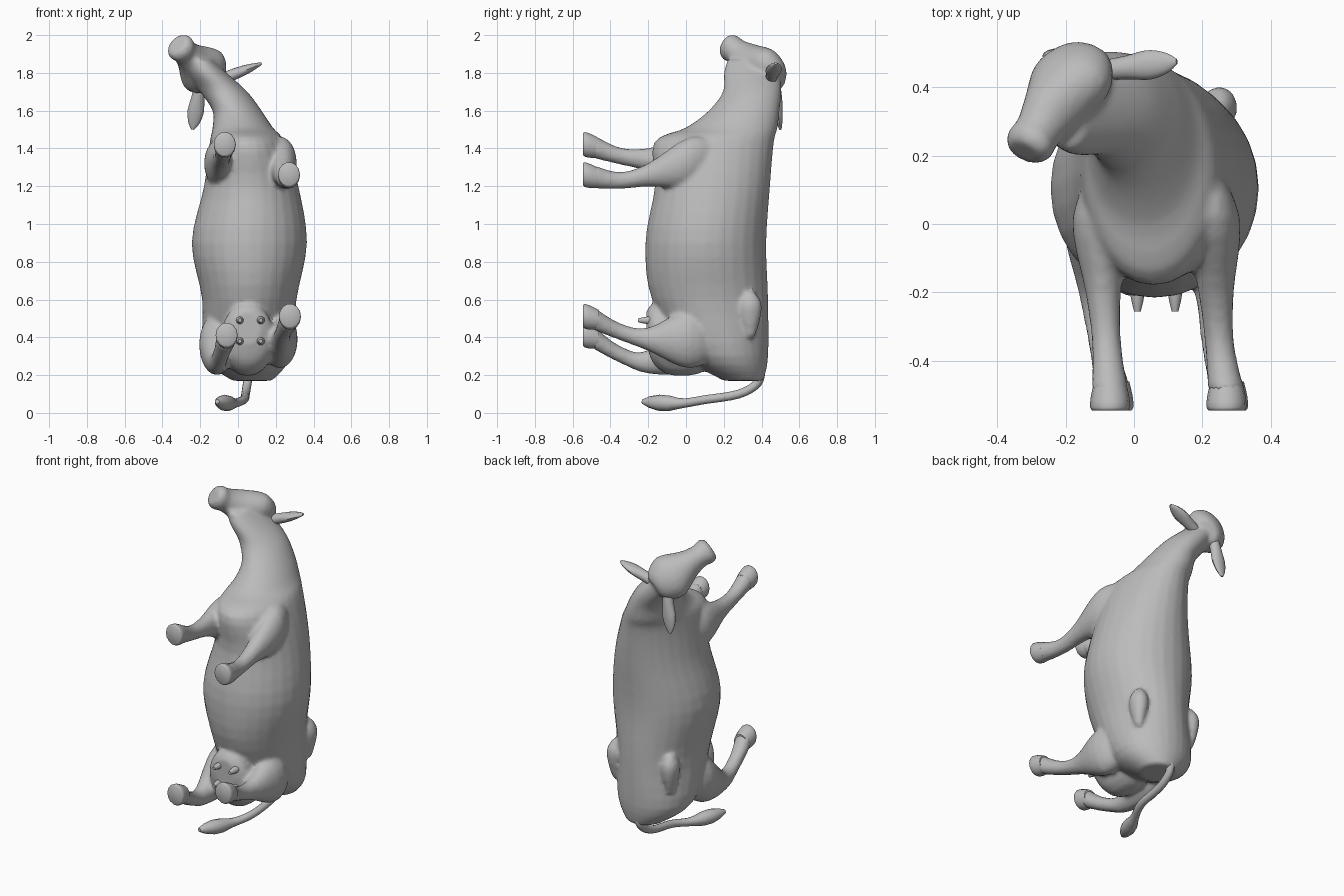
import bpy, bmesh, math
from mathutils import Vector

cube = bpy.data.objects.get("Cube")
if cube:
    bpy.data.objects.remove(cube)

hide_grey = bpy.data.materials.new("hide grey")
hide_grey.use_nodes = True
grey = (.5, .5, .5, 1)
hide_grey.diffuse_color = grey
hide_grey.node_tree.nodes["Principled BSDF"].inputs["Base Color"].default_value = grey

RIGHT, BACK, UP = Vector((1, 0, 0)), Vector((0, 1, 0)), Vector((0, 0, 1))


def spline(before, start, end, after, t):
    """Catmull-Rom blend of two neighbouring sections."""
    slope_in, slope_out = (end - before) / 2, (after - start) / 2
    ease = t * t * (3 - 2 * t)
    bend = t * (1 - t)
    return start + (end - start) * ease + slope_in * bend * (1 - t) - slope_out * bend * t


def resample(rows, steps):
    dense = []
    last = len(rows) - 1
    for i in range(last):
        near = (rows[max(i - 1, 0)], rows[i], rows[i + 1], rows[min(i + 2, last)])
        for s in range(steps):
            dense.append([spline(*values, s / steps) for values in zip(*near)])
    return dense + [rows[last]]


def loft(bm, rows, ref, axis=None, sides=20, steps=4):
    """Skin elliptical rings along a path; each row is x, y, z, half width, half height."""
    rows = resample(rows, steps)
    rings = []
    for i, (x, y, z, wide, high) in enumerate(rows):
        ahead, behind = rows[min(i + 1, len(rows) - 1)], rows[max(i - 1, 0)]
        along = axis or Vector(ahead[:3]) - Vector(behind[:3])
        across = ref.cross(along).normalized()
        over = along.normalized().cross(across)
        ring = []
        for k in range(sides):
            turn = math.tau * k / sides
            offset = across * wide * math.cos(turn) + over * high * math.sin(turn)
            ring.append(bm.verts.new(Vector((x, y, z)) + offset))
        rings.append(ring)
    for lower, upper in zip(rings, rings[1:]):
        for k in range(sides):
            j = (k + 1) % sides
            bm.faces.new((lower[k], lower[j], upper[j], upper[k]))
    bm.faces.new(reversed(rings[0]))
    bm.faces.new(rings[-1])


def finish(bm, name):
    """Turn the bmesh into a named, smooth-shaded object."""
    bmesh.ops.recalc_face_normals(bm, faces=bm.faces)
    mesh = bpy.data.meshes.new(name)
    bm.to_mesh(mesh)
    bm.free()
    mesh.materials.append(hide_grey)
    part = bpy.data.objects.new(name, mesh)
    bpy.context.collection.objects.link(part)
    bpy.ops.object.select_all(action="DESELECT")
    part.select_set(True)
    bpy.context.view_layer.objects.active = part
    bpy.ops.object.shade_smooth_by_angle(angle=math.radians(40))
    return part


skin = bmesh.new()


# Trunk and neck: height, then the side limits and the belly and spine limits
def section(z, low_x, high_x, belly, spine):
    return ((low_x + high_x) / 2, (belly + spine) / 2, z, (high_x - low_x) / 2, (spine - belly) / 2)


trunk = [
    section(z=.17, low_x=-.03, high_x=.18, belly=.2, spine=.41),
    section(z=.3, low_x=-.18, high_x=.28, belly=0, spine=.435),
    section(z=.6, low_x=-.19, high_x=.31, belly=-.18, spine=.435),
    section(z=.9, low_x=-.245, high_x=.365, belly=-.215, spine=.425),
    section(z=1.2, low_x=-.18, high_x=.32, belly=-.165, spine=.445),
    section(z=1.43, low_x=-.15, high_x=.25, belly=-.17, spine=.465),
    section(z=1.51, low_x=-.135, high_x=.185, belly=0, spine=.485),
    section(z=1.6, low_x=-.135, high_x=.125, belly=.12, spine=.495),
    section(z=1.7, low_x=-.2, high_x=.05, belly=.195, spine=.505),
    section(z=1.8, low_x=-.26, high_x=-.06, belly=.2, spine=.49),
    section(z=1.87, low_x=-.26, high_x=-.14, belly=.22, spine=.4),
]
loft(skin, trunk, BACK, UP, sides=28)

# Hip bones on either side of the rump
for x in (.25, -.13):
    loft(skin, [(x, .34, z, r, r * 1.2) for z, r in ((.4, .02), (.5, .045), (.58, .05), (.64, .02))], BACK, UP)

# Head, from the poll to the muzzle, widest at the eyes
poll, muzzle = Vector((-.13, .5, 1.76)), Vector((-.32, .21, 1.95))
head = [(*poll.lerp(muzzle, t), wide, high) for t, wide, high in (
    (0, .07, .05), (.1, .11, .08), (.3, .135, .1), (.6, .085, .09), (.8, .068, .07), (.92, .078, .07), (1, .06, .05))]
loft(skin, head, -BACK, muzzle - poll)


# Legs share depth stations and girths; each has its own sideways and height course
def build_leg(name, side_course, height_course, girth):
    depths = (.19, .02, -.2, -.35, -.49)
    widths = (.03 * girth, .08 * girth, .052, .043, .054)
    heights = (.05 * girth, .13 * girth, .062, .045, .062)
    path = list(zip(side_course, depths, height_course, widths, heights))
    loft(skin, path, UP, -BACK)
    # Rounded hoof with the sole facing the front and the toe pointing up
    x, y, z, wide, high = path[-1]
    hoof = bmesh.new()
    rows = [(x, y - drop, z + drop / 4, wide * size, high * size)
            for drop, size in ((-.03, .85), (.01, 1.03), (.045, 1.08), (.055, .95))]
    loft(hoof, rows, UP, -BACK, sides=14, steps=2)
    finish(hoof, name + "_hoof")


build_leg("left_front", (.2, .23, .24, .25, .27), (1.38, 1.33, 1.26, 1.23, 1.25), 1)
build_leg("right_front", (-.07, -.1, -.09, -.08, -.07), (1.34, 1.32, 1.34, 1.36, 1.41), 1)
build_leg("left_hind", (.2, .22, .23, .24, .275), (.38, .39, .39, .43, .5), 1.2)
build_leg("right_hind", (-.08, -.11, -.11, -.09, -.06), (.4, .37, .27, .31, .4), 1.2)

# Udder bag
udder = [(.05, y, z, size, size * 1.25) for y, z, size in (
    (.18, .37, .07), (.07, .37, .13), (-.08, .38, .145), (-.17, .42, .13), (-.21, .45, .07))]
loft(skin, udder, UP, -BACK)

# Fuse the lofted volumes into one continuous hide
body = finish(skin, "body_hide")
fuse = body.modifiers.new("fuse", "REMESH")
fuse.mode = "VOXEL"
fuse.voxel_size = .013
fuse.use_smooth_shade = True
soften = body.modifiers.new("soften", "SMOOTH")
soften.factor = .5
soften.iterations = 4

# Teats
for row, z in (("upper", .49), ("lower", .38)):
    for side, x in (("left", .12), ("right", .01)):
        teat = bmesh.new()
        loft(teat, [(x, y, z, r, r) for y, r in ((-.13, .03), (-.21, .02), (-.255, .01))], UP, -BACK, sides=10)
        finish(teat, f"{side}_{row}_teat")


# Ears: leaf shapes that widen and then come to a point
def build_ear(name, root, tip, ref):
    ear = bmesh.new()
    leaf = ((0, .03, .03), (.3, .035, .03), (.6, .043, .025), (.85, .03, .015), (1, .008, .006))
    loft(ear, [(*root.lerp(tip, t), wide, thick) for t, wide, thick in leaf], ref, tip - root, sides=14)
    finish(ear, name)


build_ear("left_ear", Vector((-.08, .45, 1.77)), Vector((.125, .475, 1.85)), UP)
build_ear("right_ear", Vector((-.2, .47, 1.74)), Vector((-.24, .5, 1.5)), BACK)

# Tail, swelling into a tuft near its end
tail_bone = ((.07, .4, .25), (.05, .38, .16), (.04, .28, .1), (.03, .1, .07), (-.03, -.04, .05), (-.11, -.23, .06))
tail_rows = []
for point in resample(tail_bone, 4):
    tuft = math.exp(-((point[1] + .12) / .07) ** 2)
    tip = min(1, (point[1] + .26) / .06)
    radius = (.023 + .022 * tuft) * tip
    tail_rows.append((*point, radius, radius))
tail = bmesh.new()
loft(tail, tail_rows, RIGHT, sides=12, steps=1)
finish(tail, "tail")
